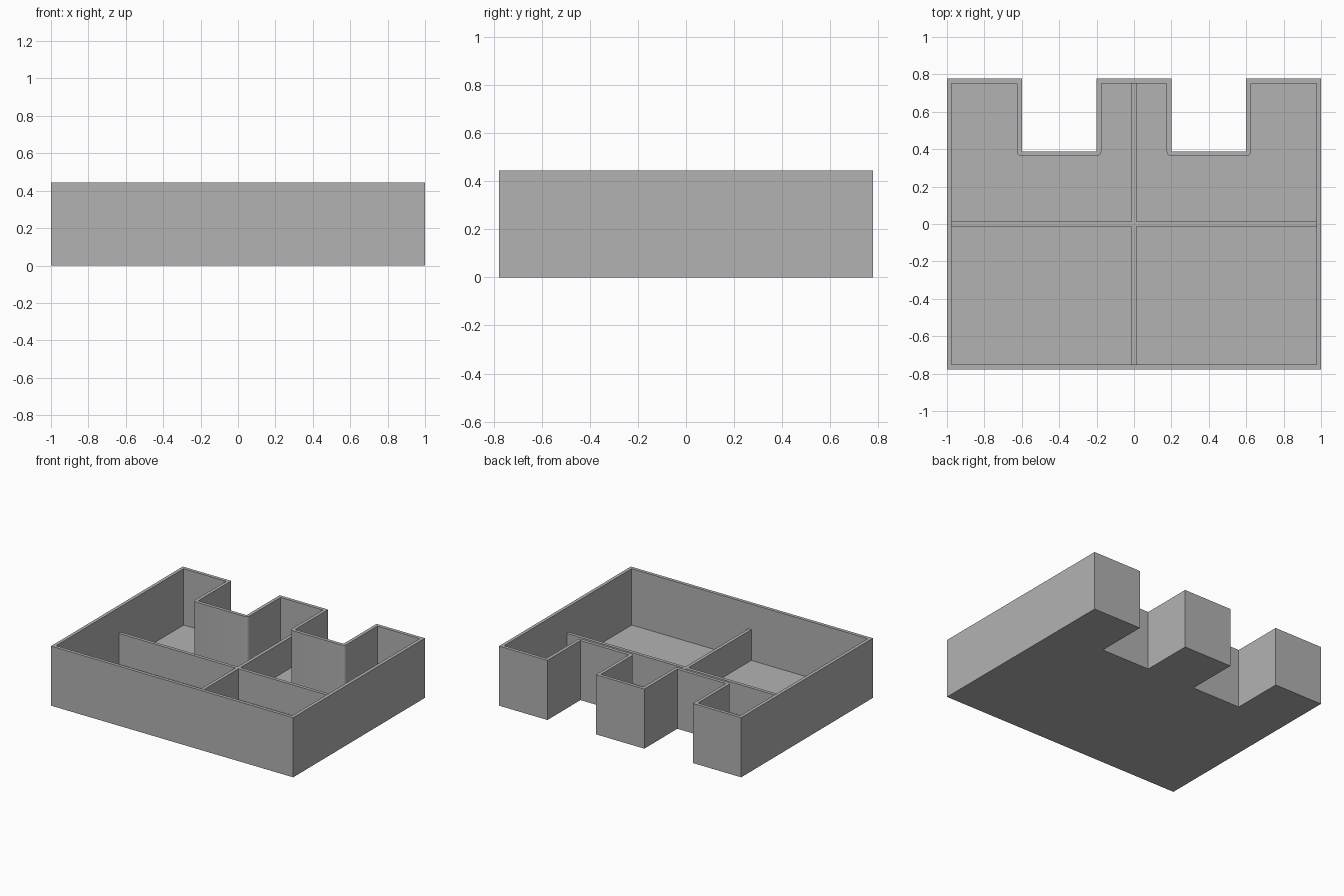
import bpy, bmesh
from math import cos, sin, radians

cube = bpy.data.objects.get("Cube")
if cube:
    bpy.data.objects.remove(cube, do_unlink=True)

HALF_X, HALF_Y, HEIGHT = 1.0, 0.777, 0.445
WALL = 0.025
NOTCH_IN, NOTCH_OUT, NOTCH_Y = 0.2, 0.6, 0.388
DIVIDER_TOP = 0.254

grey = bpy.data.materials.new("plain grey")
grey.use_nodes = True
grey.diffuse_color = (0.448, 0.448, 0.448, 1)
grey.node_tree.nodes["Principled BSDF"].inputs["Base Color"].default_value = grey.diffuse_color


def prism(name, outline, bottom, top):
    """Extrude a closed outline upward into a solid."""
    bm = bmesh.new()
    base = bm.faces.new([bm.verts.new((x, y, bottom)) for x, y in outline])
    result = bmesh.ops.extrude_face_region(bm, geom=[base])
    verts = [v for v in result["geom"] if isinstance(v, bmesh.types.BMVert)]
    bmesh.ops.translate(bm, verts=verts, vec=(0, 0, top - bottom))
    bmesh.ops.recalc_face_normals(bm, faces=bm.faces)
    mesh = bpy.data.meshes.new(name)
    bm.to_mesh(mesh)
    bm.free()
    mesh.materials.append(grey)
    obj = bpy.data.objects.new(name, mesh)
    bpy.context.collection.objects.link(obj)
    return obj


def arc(cx, cy, radius, start, end, steps=6):
    """Rounded corner, or a single point when the radius is zero."""
    if radius == 0:
        return [(cx, cy)]
    angles = [radians(start + (end - start) * i / steps) for i in range(steps + 1)]
    return [(cx + radius * cos(a), cy + radius * sin(a)) for a in angles]


def tray_outline(inset):
    """Notched outline, moved inward by the inset."""
    x, y = HALF_X - inset, HALF_Y - inset
    half = [(x, -y), (x, y), (NOTCH_OUT + inset, y)]
    half += arc(NOTCH_OUT, NOTCH_Y, inset, 0, -90)
    half += arc(NOTCH_IN, NOTCH_Y, inset, -90, -180)
    half.append((NOTCH_IN - inset, y))
    return half + [(-px, py) for px, py in reversed(half)]


# Notched tray with a hollow interior
tray = prism("tray", tray_outline(0), 0, HEIGHT)
cavity = prism("cavity_cutter", tray_outline(WALL), WALL, HEIGHT + 0.1)
cavity.hide_render = True
hollow = tray.modifiers.new("hollow", 'BOOLEAN')
hollow.operation = 'DIFFERENCE'
hollow.solver = 'EXACT'
hollow.object = cavity
bpy.ops.object.select_all(action='DESELECT')
bpy.context.view_layer.objects.active = tray
tray.select_set(True)
bpy.ops.object.modifier_apply(modifier="hollow")
bpy.data.objects.remove(cavity, do_unlink=True)
bpy.ops.object.shade_smooth_by_angle(angle=radians(30))

# Low cross-shaped divider, its ends set slightly into the walls
t = WALL / 2
ex, ey = HALF_X - WALL * 0.8, HALF_Y - WALL * 0.8
quarter_turns = [(1, 1), (-1, 1), (-1, -1), (1, -1)]
cross = []
for sx, sy in quarter_turns:
    corner = [(sx * ex, sy * t), (sx * t, sy * t), (sx * t, sy * ey)]
    cross += corner if sx * sy > 0 else corner[::-1]
prism("cross_divider", cross, WALL * 0.8, DIVIDER_TOP)
